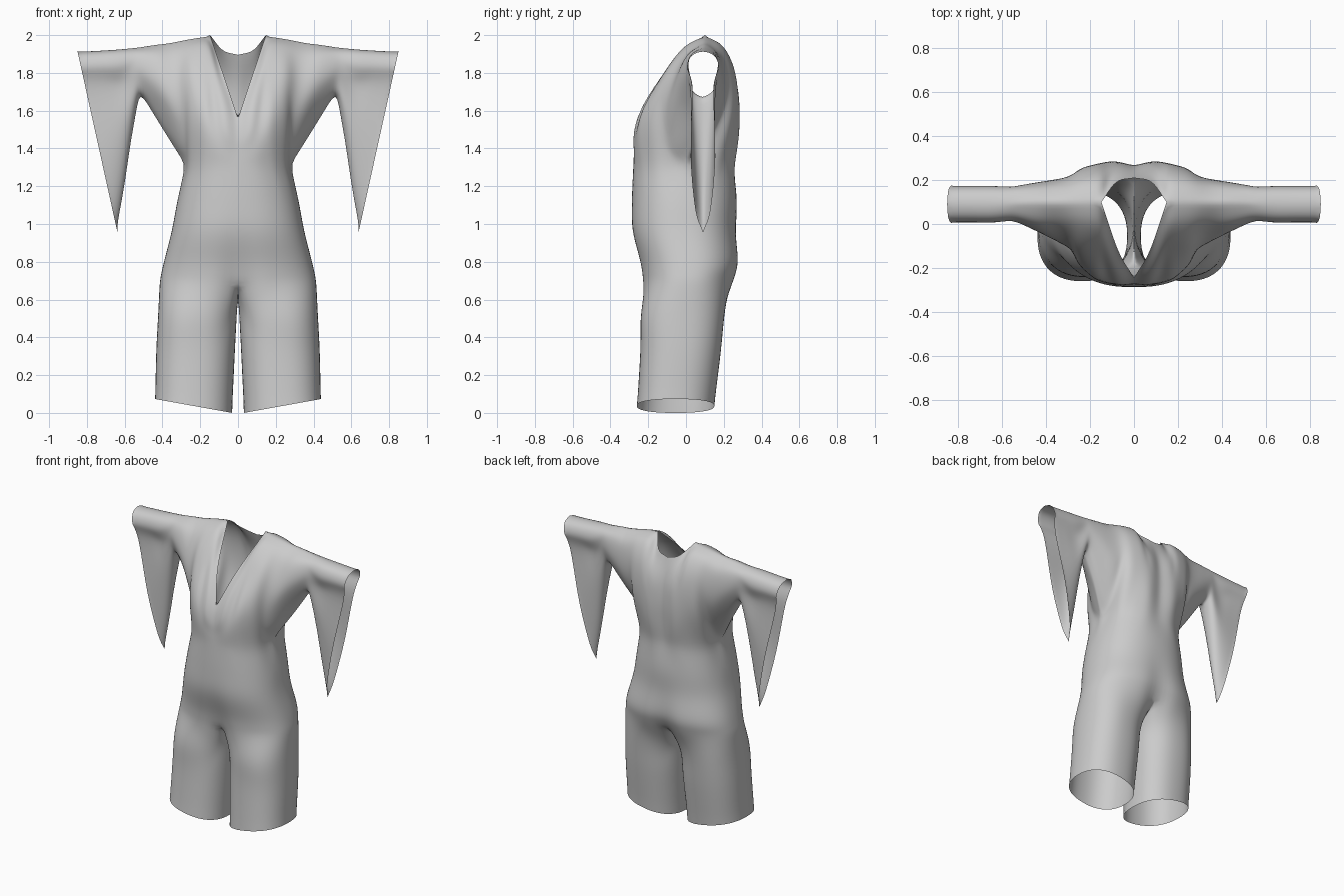
import bpy, bmesh
from math import sin, cos, pi, radians, exp, copysign
from mathutils import Vector

if "Cube" in bpy.data.objects:
    bpy.data.objects.remove(bpy.data.objects["Cube"])

bm = bmesh.new()


def spline(keys, n):
    """Catmull-Rom curve through the keys, n steps per span."""
    k = [2 * keys[0] - keys[1]] + list(keys) + [2 * keys[-1] - keys[-2]]
    out = []
    for i in range(1, len(k) - 2):
        a, b, c, d = k[i - 1:i + 3]
        for j in range(n):
            t = j / n
            out.append(0.5 * (2 * b + (c - a) * t + (2 * a - 5 * b + 4 * c - d) * t * t
                              + (3 * b - a - 3 * c + d) * t ** 3))
    return out + [keys[-1].copy()]


def grid(rows, n):
    """Smooth grid of points through rows of equal length."""
    return [spline(c, n) for c in zip(*rows)]


def skin(cols):
    vs = [[bm.verts.new(p) for p in c] for c in cols]
    for a, b in zip(vs, vs[1:]):
        for i in range(len(a) - 1):
            bm.faces.new((a[i], a[i + 1], b[i + 1], b[i]))


# spacing of the points going up a column
EVEN = (0, .25, .5, .75, 1)
OVER = (0, .38, .71, .92, 1)       # rolls over the shoulder
ROUND = (0, .146, .5, .854, 1)     # closed at the underarm and the shoulder


def column(bottom, top, spacing, ys):
    (xb, zb), (xt, zt) = bottom, top
    return spline([Vector((xb + (xt - xb) * s, y, zb + (zt - zb) * s))
                   for s, y in zip(spacing, ys)], 7)


# bodice, front and back sheets from the centre line to the armhole
side = [((.285, 1.32), (.36, 1.968), ROUND), ((.40, 1.50), (.44, 1.955), ROUND),
        ((.52, 1.70), (.53, 1.937), ROUND)]
chest = [((.19, 1.3), (.148, 2.0), OVER), ((.26, 1.3), (.26, 1.983), OVER)] + side
front_defs = [((0, 1.3), (0, 1.56), EVEN), ((.10, 1.3), (.072, 1.775), EVEN)] + chest
back_defs = [((0, 1.3), (0, 1.895), EVEN), ((.10, 1.3), (.08, 1.92), EVEN)] + chest
front_y = [(-.28, -.275, -.27, -.26, -.245), (-.27, -.275, -.265, -.215, -.12),
           (-.23, -.25, -.12, -.01, .10), (-.14, -.175, -.11, 0, .10),
           (0, -.075, -.095, -.01, .10), (.06, .01, -.045, 0, .10),
           (.09, .03, .005, .03, .095)]
back_y = [(.25, .26, .265, .25, .21), (.255, .28, .285, .265, .19),
          (.215, .27, .265, .20, .10), (.14, .23, .24, .19, .10),
          (0, .09, .20, .19, .10), (.06, .12, .19, .175, .10),
          (.09, .15, .175, .16, .095)]
front = [column(*d, y) for d, y in zip(front_defs, front_y)]
back = [column(*d, y) for d, y in zip(back_defs, back_y)]
N = 6


def bodice(cols):
    """The neckline part and the shoulder part meet at the neck corner."""
    return [a[:-1] + b for a, b in zip(grid(cols[:3], N), grid(cols[2:], N))]


front_grid, back_grid = bodice(front), bodice(back)
for row, first in ((0, 4 * N), (-1, 2 * N)):       # close underarm and shoulder seams
    for i in range(first, 6 * N + 1):
        mid = (front_grid[row][i] + back_grid[row][i]) / 2
        front_grid[row][i], back_grid[row][i] = mid.copy(), mid.copy()
skin(front_grid)
skin(back_grid)


# sleeves: a round tube whose underside drops to a long point
def sleeve_column(bottom, top, sign):
    b, t = Vector((bottom[0], .09, bottom[1])), Vector((top[0], .09, top[1]))
    length = (t - b).length
    hang = length - .17
    keys = [(length, 0), (.17 + .85 * hang, .04), (.17 + .5 * hang, .065),
            (.17 + .1 * hang, .055), (.145, .067), (.085, .085), (.022, .06), (0, 0)]
    return spline([t + (b - t) * (d / length) + Vector((0, sign * w, 0))
                   for d, w in keys], 4)


sleeve = [((.567, 1.42), (.64, 1.927)), ((.60, 1.18), (.75, 1.92)), ((.638, .955), (.85, 1.915))]
for start, sign in ((front[-1], -1), (back[-1], 1)):
    skin(grid([start] + [sleeve_column(b, t, sign) for b, t in sleeve], 8))

# hips: half rings from front centre round the side to back centre
H = 8 * N


def oval(deg, cx, rx, yf, yb, z, dent=0):
    a = radians(deg)
    c, s = cos(a), sin(a)
    x = cx if abs(c) < 1e-6 else cx + rx * copysign(abs(c) ** .85, c)
    y = (yf + yb) / 2 + (yb - yf) / 2 * copysign(abs(s) ** .85, s)
    y *= 1 - dent * exp(-(x / .07) ** 2)
    return Vector((x, y, z))


def half_ring(*args):
    return [oval(-90 + 180 * i / H, *args) for i in range(H + 1)]


waist = front_grid[0][:4 * N + 1] + back_grid[0][:4 * N][::-1]
crotch = half_ring(0, .415, -.237, .262, .70, .17)
skin(grid([waist,
           half_ring(0, .322, -.287, .270, 1.12),
           half_ring(0, .352, -.287, .268, .96, .02),
           half_ring(0, .393, -.25, .285, .80, .08),
           crotch], 6))

# legs: closed rings, the inner thigh starting from the crotch curve
M = 20


def leg_ring(cx, rx, yf, yb, z, reach=122, slope=0):
    degs = [-reach + 2 * reach * i / H for i in range(H + 1)]
    degs += [reach + (360 - 2 * reach) * i / M for i in range(1, M + 1)]
    ring = [oval(d, cx, rx, yf, yb, z) for d in degs]
    for p in ring:
        p.z += slope * (p.x - cx + rx)
    return ring


f, b = crotch[0], crotch[-1]
seam = [b.lerp(f, i / M) - Vector((0, 0, .11 * sin(pi * i / M))) for i in range(1, M)]
skin(grid([crotch + seam + [f.copy()],
           leg_ring(.215, .209, -.240, .205, .52, 138),
           leg_ring(.225, .209, -.243, .185, .32, 130),
           leg_ring(.235, .204, -.26, .15, 0, slope=.18)], 7))

# join the sheets of one half, mirror it and relax the cloth
bmesh.ops.remove_doubles(bm, verts=bm.verts, dist=.0008)
bmesh.ops.dissolve_degenerate(bm, edges=bm.edges, dist=.0001)
half = bm.verts[:] + bm.edges[:] + bm.faces[:]
bmesh.ops.mirror(bm, geom=half, axis='X', merge_dist=.0005)
bmesh.ops.remove_doubles(bm, verts=bm.verts, dist=.0005)
for _ in range(6):
    bmesh.ops.smooth_vert(bm, verts=[v for v in bm.verts if not v.is_boundary], factor=.5,
                          use_axis_x=True, use_axis_y=True, use_axis_z=True)
bmesh.ops.recalc_face_normals(bm, faces=bm.faces)
mesh = bpy.data.meshes.new("jumpsuit")
bm.to_mesh(mesh)
bm.free()
suit = bpy.data.objects.new("jumpsuit", mesh)
bpy.context.collection.objects.link(suit)
for p in mesh.polygons:
    p.use_smooth = True
